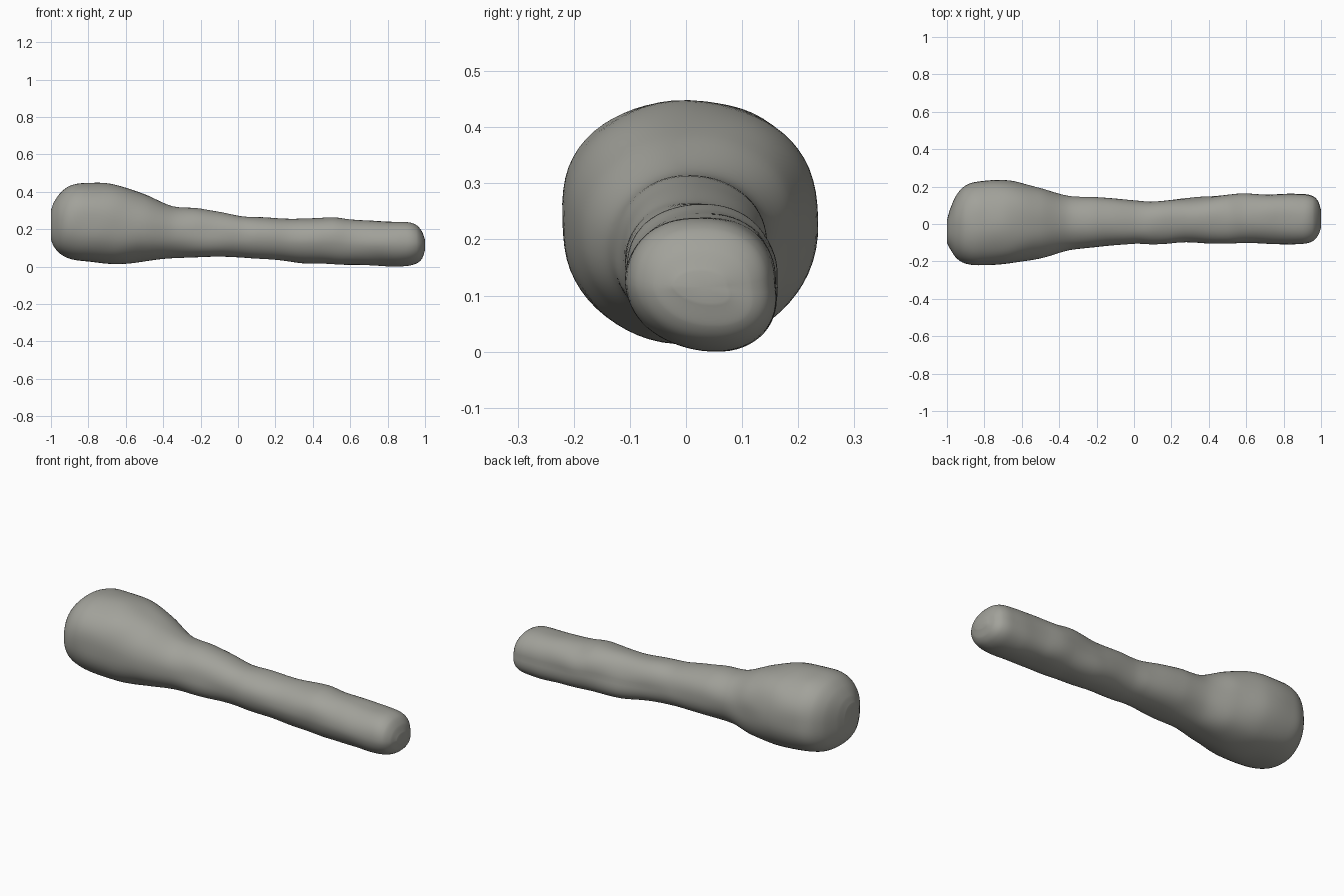
import bpy, bmesh, math
from mathutils import Vector, noise

if "Cube" in bpy.data.objects:
    bpy.data.objects.remove(bpy.data.objects["Cube"])

# Stations along the club: x, y min, y max, z min, z max
STATIONS = [
    (-1.00, -.10, .02, .15, .31), (-.985, -.13, .075, .115, .35),
    (-.95, -.18, .155, .075, .40), (-.90, -.21, .207, .05, .437),
    (-.82, -.222, .229, .036, .456), (-.66, -.212, .23, .022, .447),
    (-.50, -.18, .195, .036, .392), (-.35, -.14, .147, .054, .328),
    (-.20, -.125, .145, .06, .315), (.0, -.105, .128, .057, .28),
    (.10, -.108, .122, .05, .272), (.28, -.10, .135, .032, .262),
    (.50, -.105, .155, .02, .27), (.60, -.105, .16, .017, .256),
    (.75, -.105, .157, .01, .25), (.90, -.107, .16, .014, .245),
    (.955, -.092, .148, .026, .228), (.985, -.06, .118, .052, .192),
    (1.0, -.02, .07, .095, .15)]
STEPS, SIDES = 8, 64


def interp(i, t):
    """Catmull-Rom between stations, non-uniform in x."""
    p = [STATIONS[max(0, min(len(STATIONS) - 1, i + k))] for k in (-1, 0, 1, 2)]
    x0, x1, x2, x3 = (q[0] for q in p)
    h = x2 - x1
    out = [x1 + h * t]
    for k in range(1, 5):
        a, b, c, d = (q[k] for q in p)
        m1 = (c - a) / (x2 - x0) * h
        m2 = (d - b) / (x3 - x1) * h
        out.append((2*t**3 - 3*t**2 + 1) * b + (t**3 - 2*t**2 + t) * m1
                   + (-2*t**3 + 3*t**2) * c + (t**3 - t**2) * m2)
    return out


stone = bpy.data.materials.new("grey stone")
stone.diffuse_color = (0.36, 0.36, 0.325, 1)
stone.use_nodes = True
stone.node_tree.nodes["Principled BSDF"].inputs["Base Color"].default_value = stone.diffuse_color

# Club body lofted through the stations
bm = bmesh.new()
sections = [interp(i, s / STEPS) for i in range(len(STATIONS) - 1) for s in range(STEPS)]
sections.append(list(STATIONS[-1]))
rings = []
for x, y0, y1, z0, z1 in sections:
    ring = []
    for k in range(SIDES):
        a = math.tau * k / SIDES
        c, s = math.cos(a), math.sin(a)
        e = 2 / 2.25
        y = (y0 + y1) / 2 + (y1 - y0) / 2 * math.copysign(abs(c) ** e, c)
        z = (z0 + z1) / 2 + (z1 - z0) / 2 * math.copysign(abs(s) ** e, s)
        # lean the underside of the grip towards the back
        y += .02 * max(0, -s) * max(0, min(1, x * 3))
        # gentle hand-worn lumps
        n = noise.noise(Vector((x * 6, y * 7, z * 7)))
        w = .007 * min(1, (1 - abs(x)) * 8)
        ring.append(bm.verts.new((x, y + n * w * c, z + n * w * s)))
    rings.append(ring)
for a, b in zip(rings, rings[1:]):
    for k in range(SIDES):
        j = (k + 1) % SIDES
        bm.faces.new((a[k], a[j], b[j], b[k]))
# Slightly domed ends
for ring, dx in ((rings[0], 0), (rings[-1], 0)):
    centre = sum((v.co for v in ring), Vector()) / SIDES
    tip = bm.verts.new(centre + Vector((dx, 0, 0)))
    for k in range(SIDES):
        bm.faces.new((tip, ring[k], ring[(k + 1) % SIDES]))
bmesh.ops.recalc_face_normals(bm, faces=bm.faces)
low = min(v.co.z for v in bm.verts)
bmesh.ops.translate(bm, verts=bm.verts, vec=(0, 0, -low))
for f in bm.faces:
    f.smooth = True
mesh = bpy.data.meshes.new("club")
bm.to_mesh(mesh)
bm.free()
mesh.materials.append(stone)
club = bpy.data.objects.new("club", mesh)
bpy.context.collection.objects.link(club)
